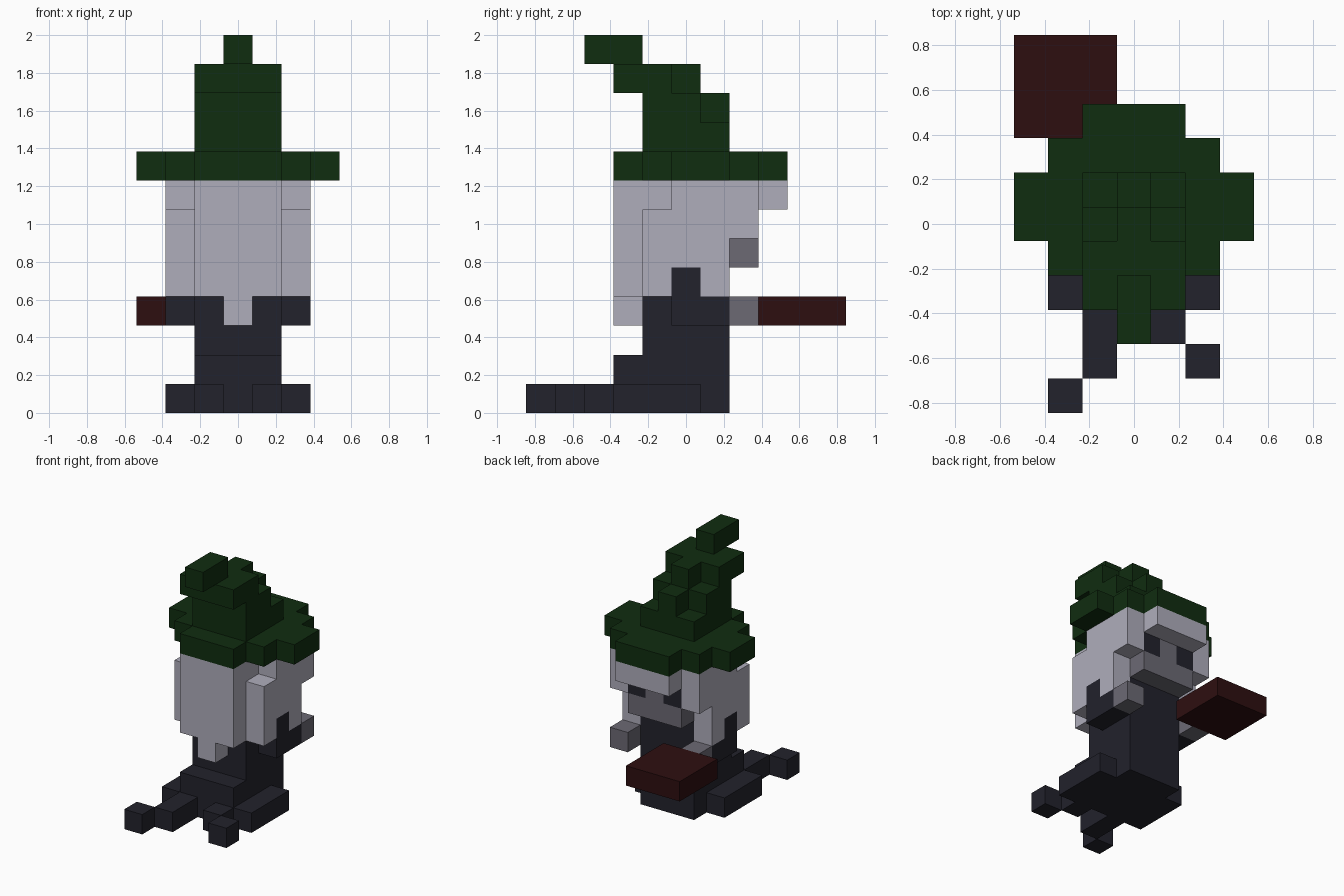
import bpy, bmesh
from mathutils import Vector

if "Cube" in bpy.data.objects:
    bpy.data.objects.remove(bpy.data.objects["Cube"])

U = 2 / 13  # size of one block
parts = []


def material(name, rgb):
    m = bpy.data.materials.new(name)
    m.diffuse_color = (*rgb, 1)
    m.use_nodes = True
    m.node_tree.nodes["Principled BSDF"].inputs["Base Color"].default_value = m.diffuse_color
    return m


green = material("dark green", (0.005, 0.026, 0.005))
pale = material("pale grey", (0.43, 0.42, 0.50))
dark = material("dark slate", (0.016, 0.016, 0.025))
grey = material("grey skin", (0.15, 0.143, 0.175))
red = material("dark red", (0.027, 0.0045, 0.005))


def box(xs, ys, zs):
    """Set of block cells."""
    return {(x, y, z) for x in xs for y in ys for z in zs}


def span(a, b):
    return range(a, b + 1)


def slab(half, y0, y1, z0, z1=None):
    """Centred layer, half blocks to each side of the middle one."""
    return box(span(-half, half), span(y0, y1), span(z0, z0 if z1 is None else z1))


def pair(y0, y1, z0, z1=None):
    """Mirrored columns beside the body."""
    return box((-2, 2), span(y0, y1), span(z0, z0 if z1 is None else z1))


def part(name, mat, cells):
    parts.append((name, mat, cells))


# hat: crown leaning forward as it rises, and a rounded brim
crown = slab(1, -1, 1, 9) | slab(1, -1, 0, 10) | slab(1, -2, -1, 11)
crown |= slab(0, -1, 1, 10) | slab(0, -2, 0, 11) | slab(0, -3, -2, 12)
part("hat_crown", green, crown)
part("hat_brim", green, set().union(*(slab(w, w - 3, 4 - w, 8) for w in span(1, 3))))

# hair: long back, side locks and overhanging fringe
part("hair_back", pale, slab(1, -2, -2, 4, 7) | slab(1, -1, 1, 5, 7) | slab(0, -2, -2, 3))
shoulder = pair(0, 0, 4)
locks = pair(-1, 1, 4, 6) | pair(0, 2, 7) | pair(2, 2, 6)
part("hair_sides", pale, locks - shoulder)
part("fringe", pale, slab(1, 2, 3, 7))

# face and eyes
part("face", grey, slab(1, 2, 2, 5) | slab(0, 2, 2, 6))
part("eyes", dark, box((-1, 1), (2,), (6,)))

# robe with sleeves and a ragged trailing hem
part("robe", dark, slab(1, -1, 1, 0, 4) | slab(1, -2, -2, 0, 1))
part("sleeves", dark, pair(0, 1, 3) | shoulder)
hem = pair(-2, 0, 0) | box((-1,), span(-4, -3), (0,))
part("robe_hem", dark, hem | {(-2, -5, 0), (1, -3, 0), (2, -4, 0)})

# hands and the book they hold
part("hands", grey, pair(2, 2, 3))
part("book", red, box(span(-3, -1), span(3, 5), (3,)))

solid = set().union(*(cells for _, _, cells in parts))


def build(name, mat, cells):
    """Make the outer faces of a part's blocks and merge flat areas."""
    bm = bmesh.new()
    for c in cells:
        for axis in range(3):
            for s in (-1, 1):
                n = list(c)
                n[axis] += s
                if tuple(n) in solid:
                    continue
                d, a, b = Vector(), Vector(), Vector()
                d[axis] = s / 2
                a[(axis + 1) % 3] = 0.5
                b[(axis + 2) % 3] = 0.5 * s
                mid = Vector(c) + Vector((0, 0, 0.5)) + d
                bm.faces.new([bm.verts.new((mid + p) * U)
                              for p in (-a - b, a - b, a + b, b - a)])
    bmesh.ops.remove_doubles(bm, verts=bm.verts, dist=0.001)
    bmesh.ops.dissolve_limit(bm, angle_limit=0.01, verts=bm.verts, edges=bm.edges)
    me = bpy.data.meshes.new(name)
    bm.to_mesh(me)
    bm.free()
    me.materials.append(mat)
    bpy.context.collection.objects.link(bpy.data.objects.new(name, me))


for p in parts:
    build(*p)
